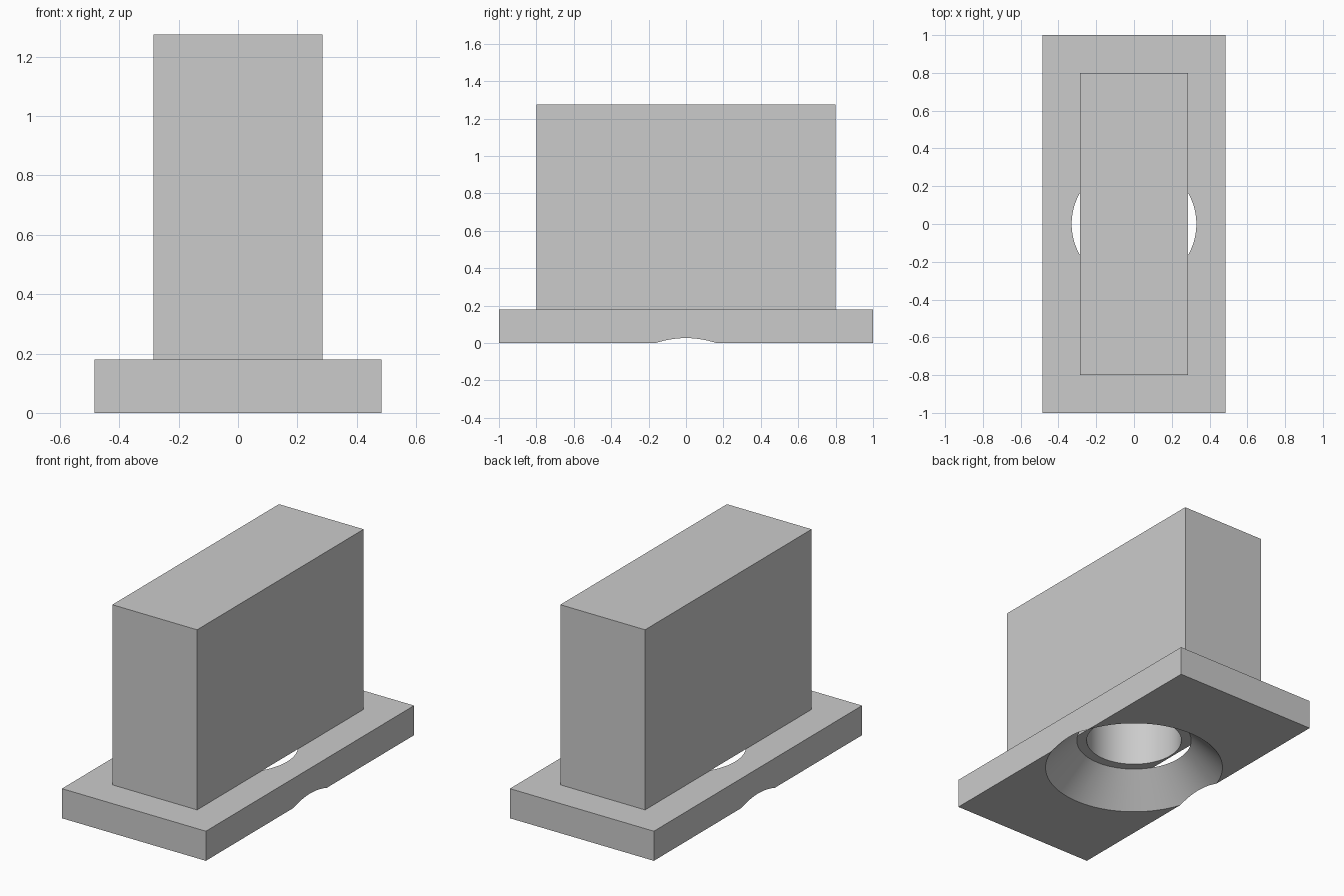
import bpy
import math

default = bpy.data.objects.get("Cube")
if default:
    bpy.data.objects.remove(default, do_unlink=True)

# Single plain grey
grey = bpy.data.materials.new("light_grey")
grey.use_nodes = True
grey.diffuse_color = (0.6, 0.6, 0.6, 1)
grey.node_tree.nodes["Principled BSDF"].inputs["Base Color"].default_value = grey.diffuse_color

BASE_TOP = 0.18
BLOCK_TOP = 1.275
OVER = 0.05  # how far cutters reach past the faces they open


def box(name, width, depth, z0, z1):
    bpy.ops.mesh.primitive_cube_add(size=1, location=(0, 0, (z0 + z1) / 2))
    obj = bpy.context.object
    obj.name = name
    obj.scale = (width, depth, z1 - z0)
    bpy.ops.object.transform_apply(location=True, rotation=False, scale=True)
    obj.data.materials.append(grey)
    return obj


def cut_round(obj, r0, r1, z0, z1):
    """Cut a round or conical hole, from radius r0 at z0 to r1 at z1."""
    bpy.ops.mesh.primitive_cone_add(vertices=128, radius1=r0, radius2=r1,
                                    depth=z1 - z0, location=(0, 0, (z0 + z1) / 2))
    cutter = bpy.context.object
    cutter.hide_render = True
    cutter.data.materials.append(grey)
    mod = obj.modifiers.new("hole", 'BOOLEAN')
    mod.operation = 'DIFFERENCE'
    mod.solver = 'EXACT'
    mod.object = cutter
    bpy.ops.object.select_all(action='DESELECT')
    obj.select_set(True)
    bpy.context.view_layer.objects.active = obj
    bpy.ops.object.modifier_apply(modifier=mod.name)
    bpy.data.objects.remove(cutter, do_unlink=True)
    bpy.ops.object.shade_smooth_by_angle(angle=math.radians(25))


# Flange plate with a wide countersunk opening that breaks its long sides
base = box("base_plate", 0.968, 2.0, 0, BASE_TOP)
cut_round(base, 0.511 + OVER, 0.33 - OVER, -OVER, BASE_TOP + OVER)

# Upright block with a deep blind bore from below
block = box("upright_block", 0.57, 1.6, BASE_TOP, BLOCK_TOP)
cut_round(block, 0.273, 0.273, BASE_TOP - OVER, BLOCK_TOP - 0.18)
